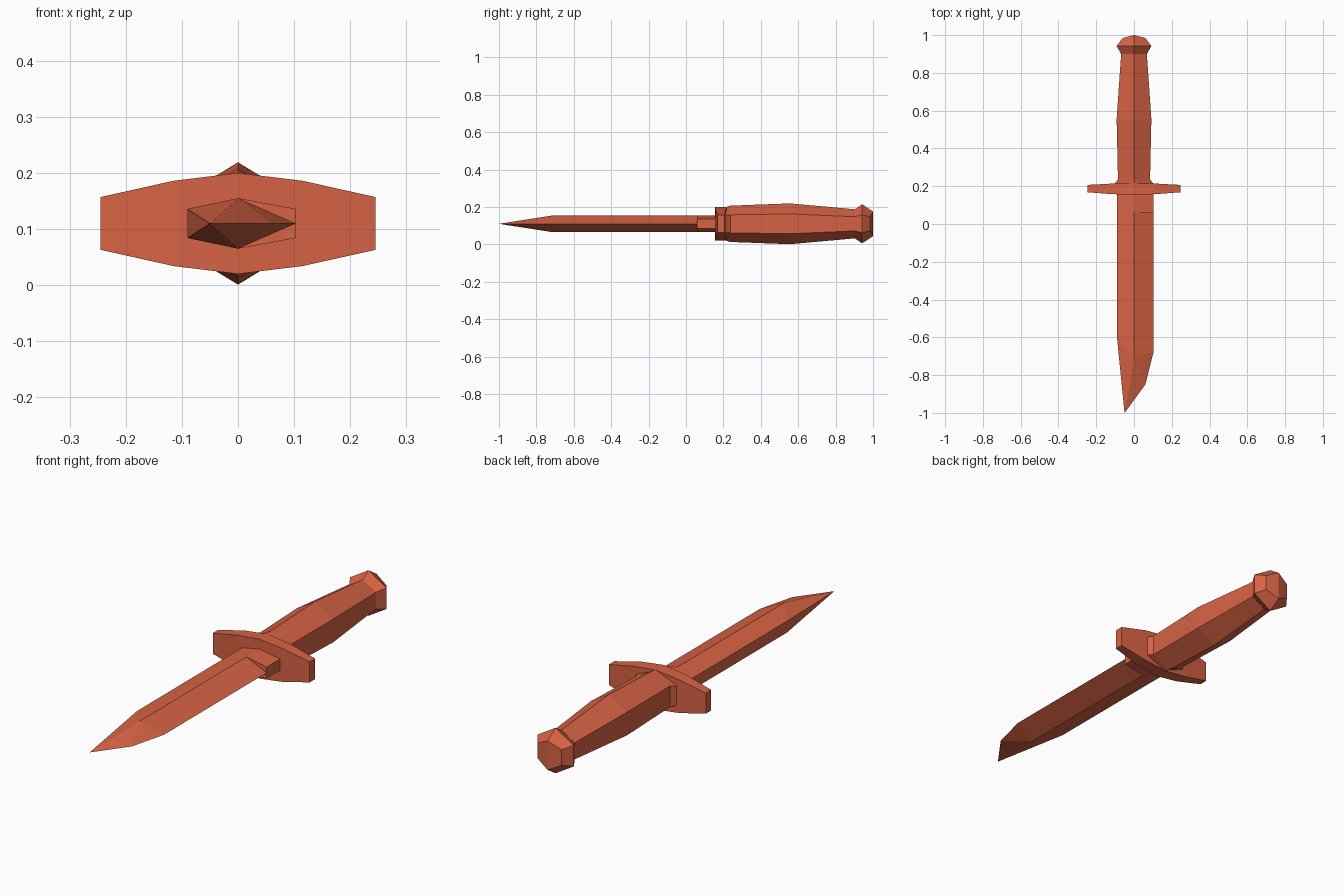
import bpy
import bmesh

cube = bpy.data.objects.get("Cube")
if cube:
    bpy.data.objects.remove(cube, do_unlink=True)

MID = 0.11  # height of the long axis

rust = bpy.data.materials.new("rust_orange")
rust.use_nodes = True
colour = (0.68, 0.125, 0.058, 1)
rust.diffuse_color = colour
rust.node_tree.nodes["Principled BSDF"].inputs["Base Color"].default_value = colour


def finish(name, bm):
    bmesh.ops.recalc_face_normals(bm, faces=bm.faces)
    mesh = bpy.data.meshes.new(name)
    bm.to_mesh(mesh)
    bm.free()
    mesh.materials.append(rust)
    obj = bpy.data.objects.new(name, mesh)
    obj.location.z = MID
    bpy.context.collection.objects.link(obj)
    return obj


def loft(name, rings):
    """Join matching rings of points with quads and cap both ends."""
    bm = bmesh.new()
    loops = [[bm.verts.new(p) for p in ring] for ring in rings]
    for a, b in zip(loops, loops[1:]):
        for i in range(len(a)):
            j = (i + 1) % len(a)
            bm.faces.new((a[i], a[j], b[j], b[i]))
    bm.faces.new(loops[0])
    # split the end cap along its upright ridge when it has six sides
    end = loops[-1]
    if len(end) == 6:
        bm.faces.new(end[:4])
        bm.faces.new(end[3:] + end[:1])
    else:
        bm.faces.new(end)
    return finish(name, bm)


def hull(name, points):
    bm = bmesh.new()
    for p in points:
        bm.verts.new(p)
    bmesh.ops.convex_hull(bm, input=bm.verts)
    return finish(name, bm)


def hexagon(y, width, side, height, ridge_y=None):
    """Six-sided section with ridges at top and bottom, flat left and right."""
    r = y if ridge_y is None else ridge_y
    return [(0, r, height), (width, y, side), (width, y, -side),
            (0, r, -height), (-width, y, -side), (-width, y, side)]


# Blade: flat spine on one side, cutting edge on the other, clipped tip
spine, edge, ridge, flat = -0.09, 0.103, 0.045, 0.026
blade = [(edge, 0.06, 0), (edge, -0.68, 0), (0.06, -0.85, 0), (-0.05, -1, 0)]
for s in (1, -1):
    blade += [(0, 0.06, s * ridge), (0, -0.71, s * ridge),
              (spine, 0.06, s * flat), (spine, -0.6, s * flat)]
hull("blade", blade)

# Blunt block between blade and guard
block = [(0, ridge), (edge, flat), (edge, -flat),
         (0, -ridge), (spine, -flat), (spine, flat)]
loft("blade_base", [[(x, y, z) for x, z in block] for y in (0.06, 0.17)])

# Cross guard, lofted from side to side
half = [(0.245, 0.168, 0.207, 0.047), (0.115, 0.158, 0.214, 0.076)]
stations = ([(-x, a, b, h) for x, a, b, h in half]
            + [(0, 0.155, 0.216, 0.09)] + half[::-1])
loft("guard", [[(x, a, h), (x, b, h), (x, b, -h), (x, a, -h)]
               for x, a, b, h in stations])

# Grip with a small flare against the guard
loft("grip", [hexagon(0.21, 0.105, 0.045, 0.088),
              hexagon(0.237, 0.085, 0.048, 0.097),
              hexagon(0.555, 0.092, 0.053, 0.109),
              hexagon(0.9, 0.068, 0.038, 0.078)])

# Pommel
loft("pommel", [hexagon(0.9, 0.068, 0.038, 0.076),
                hexagon(0.942, 0.092, 0.048, 0.104),
                hexagon(0.985, 0.06, 0.036, 0.066, ridge_y=1.0)])
